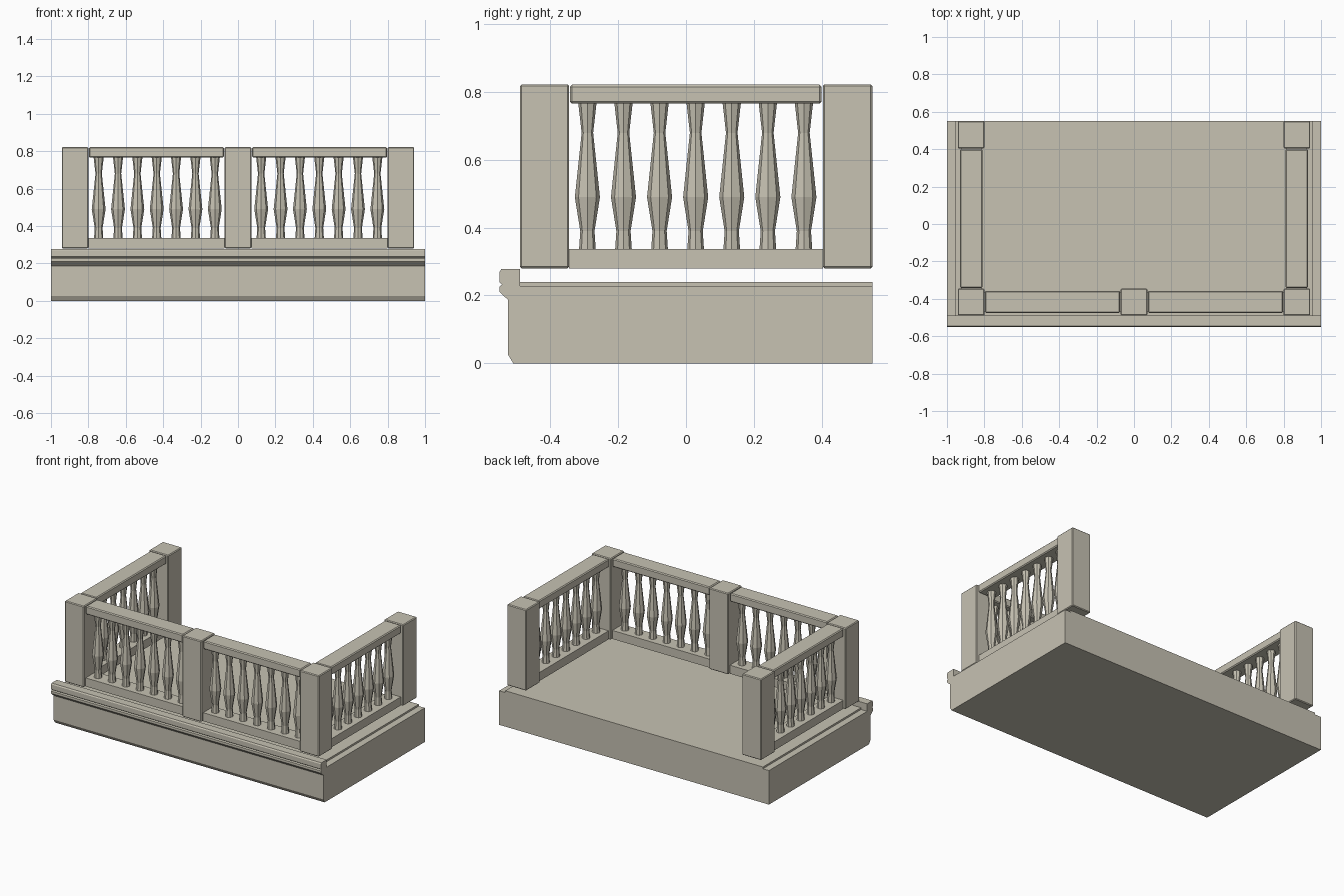
import bpy, bmesh, math

if "Cube" in bpy.data.objects:
    bpy.data.objects.remove(bpy.data.objects["Cube"])

stone = bpy.data.materials.new("warm grey stone")
stone.diffuse_color = (0.57, 0.54, 0.45, 1)
stone.use_nodes = True
stone.node_tree.nodes["Principled BSDF"].inputs["Base Color"].default_value = stone.diffuse_color


def finish(name, bm):
    bmesh.ops.recalc_face_normals(bm, faces=bm.faces)
    me = bpy.data.meshes.new(name)
    bm.to_mesh(me)
    bm.free()
    me.materials.append(stone)
    ob = bpy.data.objects.new(name, me)
    bpy.context.collection.objects.link(ob)
    return ob


def box(name, x0, x1, y0, y1, z0, z1, bevel=0.0):
    bm = bmesh.new()
    bmesh.ops.create_cube(bm, size=1)
    for v in bm.verts:
        v.co = ((x0 + x1) / 2 + v.co.x * (x1 - x0),
                (y0 + y1) / 2 + v.co.y * (y1 - y0),
                (z0 + z1) / 2 + v.co.z * (z1 - z0))
    ob = finish(name, bm)
    if bevel:
        mod = ob.modifiers.new("soft edges", 'BEVEL')
        mod.width, mod.segments = bevel, 1
    return ob


def extrude_x(name, outline, x0, x1):
    """Extrude a (y, z) outline along x."""
    bm = bmesh.new()
    face = bm.faces.new([bm.verts.new((x0, y, z)) for y, z in outline])
    geom = bmesh.ops.extrude_face_region(bm, geom=[face])["geom"]
    bmesh.ops.translate(bm, vec=(x1 - x0, 0, 0),
                        verts=[g for g in geom if isinstance(g, bmesh.types.BMVert)])
    return finish(name, bm)


# Baluster: (radius, height) outline turned with eight sides
TURNED = [(0.025, 0.33), (0.021, 0.39), (0.037, 0.49), (0.017, 0.68), (0.027, 0.768)]
SIDES = 8


def baluster(name, x, y):
    bm = bmesh.new()
    rings = [[bm.verts.new((x + r * math.cos(2 * math.pi * i / SIDES),
                            y + r * math.sin(2 * math.pi * i / SIDES), z))
              for i in range(SIDES)] for r, z in TURNED]
    for a, b in zip(rings, rings[1:]):
        for i in range(SIDES):
            j = (i + 1) % SIDES
            bm.faces.new((a[i], a[j], b[j], b[i]))
    bm.faces.new(rings[0])
    bm.faces.new(rings[-1])
    finish(name, bm)


# Floor slab with moulded front edge and raised lip
front = [(-0.51, 0), (-0.525, 0.025), (-0.525, 0.187), (-0.55, 0.21),
         (-0.55, 0.226), (-0.543, 0.232), (-0.55, 0.238), (-0.55, 0.27), (-0.545, 0.278),
         (-0.49, 0.278)]
extrude_x("floor_slab", front + [(-0.49, 0.24), (0.55, 0.24), (0.55, 0)], -0.955, 0.955)
# Slightly lower strips at both ends
for side, x0, x1 in (("left", -1, -0.955), ("right", 0.955, 1)):
    extrude_x("floor_end_" + side, front + [(-0.49, 0.228), (0.55, 0.228), (0.55, 0)], x0, x1)

# Posts
for side, s in (("left", -1), ("right", 1)):
    xa, xb = sorted((0.80 * s, 0.942 * s))
    box("front_post_" + side, xa, xb, -0.49, -0.345, 0.28, 0.823, 0.005)
    box("back_post_" + side, xa, xb, 0.404, 0.55, 0.28, 0.823, 0.005)
box("middle_post", -0.071, 0.071, -0.49, -0.345, 0.28, 0.823, 0.005)

# Railings
for side, s in (("left", -1), ("right", 1)):
    # front run
    xa, xb = sorted((0.075 * s, 0.797 * s))
    box("front_top_rail_" + side, xa, xb, -0.476, -0.357, 0.766, 0.822, 0.006)
    xa, xb = sorted((0.071 * s, 0.80 * s))
    box("front_bottom_rail_" + side, xa, xb, -0.47, -0.363, 0.28, 0.337)
    # side run
    xa, xb = sorted((0.81 * s, 0.93 * s))
    box("side_top_rail_" + side, xa, xb, -0.342, 0.40, 0.766, 0.822, 0.006)
    xa, xb = sorted((0.816 * s, 0.924 * s))
    box("side_bottom_rail_" + side, xa, xb, -0.345, 0.404, 0.28, 0.337)
    for i in range(7):
        baluster(f"front_baluster_{side}_{i + 1}", s * (0.124 + 0.1035 * i), -0.417)
        baluster(f"side_baluster_{side}_{i + 1}", s * 0.87, -0.291 + 0.1065 * i)
